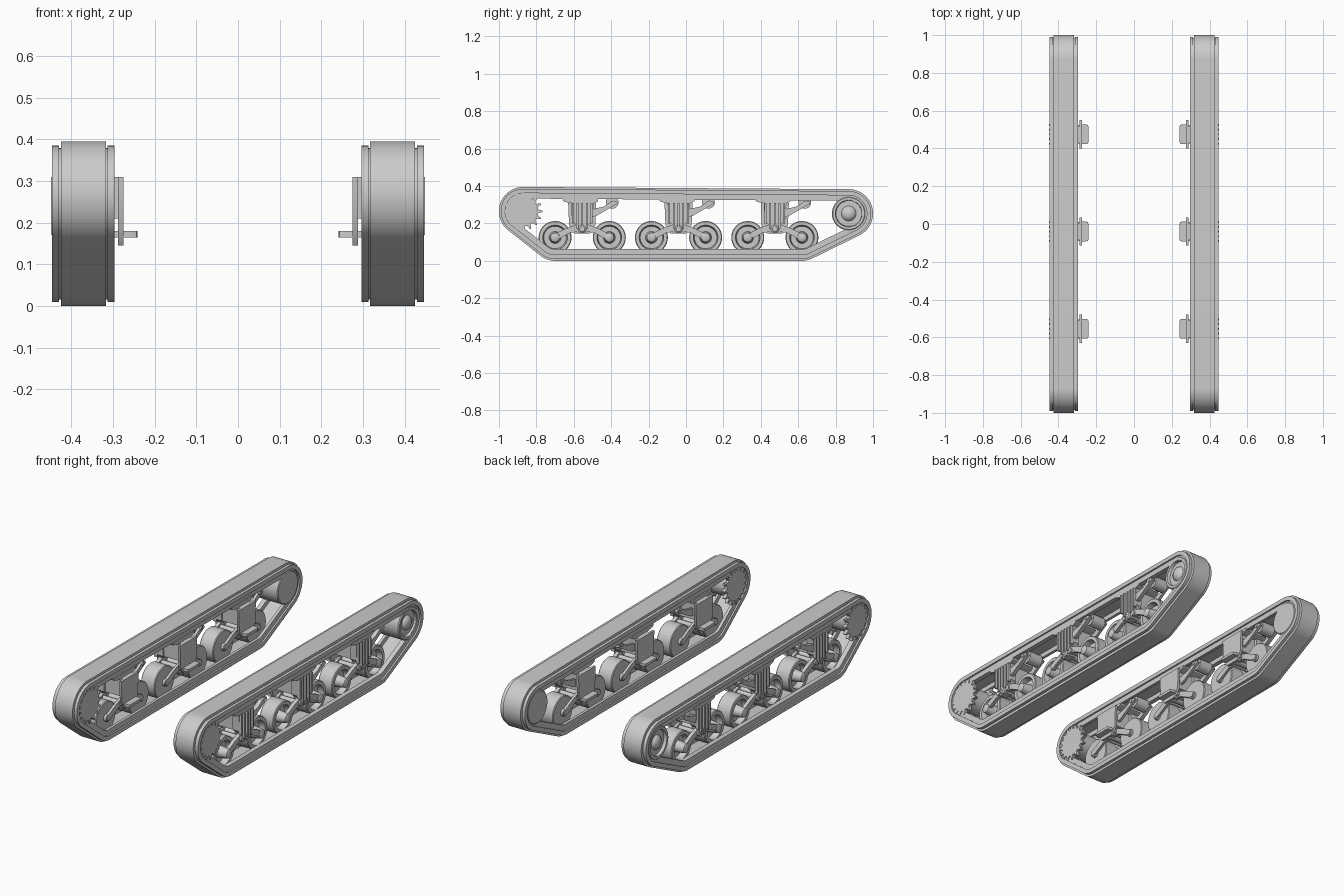
import bpy, bmesh, math

cube = bpy.data.objects.get("Cube")
if cube:
    bpy.data.objects.remove(cube, do_unlink=True)

grey = bpy.data.materials.new("plain grey")
grey.use_nodes = True
colour = (0.6, 0.6, 0.6, 1)
grey.diffuse_color = colour
grey.node_tree.nodes["Principled BSDF"].inputs["Base Color"].default_value = colour


def loft(bm, rings, wrap=False):
    """Skin equal-sized closed loops; wrap joins the last loop to the first."""
    loops = [[bm.verts.new(p) for p in ring] for ring in rings]
    n = len(loops[0])
    pairs = list(zip(loops, loops[1:])) + ([(loops[-1], loops[0])] if wrap else [])
    for a, b in pairs:
        for i in range(n):
            j = (i + 1) % n
            bm.faces.new((a[i], a[j], b[j], b[i]))
    if not wrap:
        bm.faces.new(loops[0])
        bm.faces.new(loops[-1])


def lathe(bm, profile, y, z, seg=40):
    """Revolve (x, radius) points about an axis along x."""
    angles = [math.tau * i / seg for i in range(seg)]
    loft(bm, [[(x, y + r * math.cos(a), z + r * math.sin(a)) for a in angles]
              for x, r in profile])


def prism(bm, outline, x0, x1):
    """Extrude a (y, z) outline along x."""
    loft(bm, [[(x, y, z) for y, z in outline] for x in (x0, x1)])


def box(bm, x0, x1, y0, y1, z0, z1):
    prism(bm, [(y0, z0), (y1, z0), (y1, z1), (y0, z1)], x0, x1)


def finish(name, bm, offsets=(0,)):
    """Make mirrored left/right objects, one per offset along y."""
    bmesh.ops.recalc_face_normals(bm, faces=bm.faces)
    for f in bm.faces:
        f.smooth = True
    for e in bm.edges:
        e.smooth = e.calc_face_angle(0) < math.radians(32)
    mesh = bpy.data.meshes.new(name)
    bm.to_mesh(mesh)
    bm.free()
    mesh.materials.append(grey)
    for y in offsets:
        obj = bpy.data.objects.new(name, mesh)
        obj.location.y = y
        bpy.context.collection.objects.link(obj)
        obj.modifiers.new("mirror", "MIRROR").use_clip = False


# Track belt: rounded hull around the end and ground wheels
FRONT, REAR = (-0.87, 0.265), (0.87, 0.253)
supports = [FRONT + (0.13,), REAR + (0.13,), (-0.70, 0.125, 0.125), (0.62, 0.125, 0.125)]


def hull_loop(x, inset, count=144):
    loop = []
    for i in range(count):
        c, s = math.cos(math.tau * i / count), math.sin(math.tau * i / count)
        y, z, r = max(supports, key=lambda p: p[0] * c + p[1] * s + p[2])
        loop.append((x, y + (r - inset) * c, z + (r - inset) * s))
    return loop


section = [(0.317, 0), (0.425, 0), (0.425, 0.016), (0.43, 0.016), (0.43, 0.01),
           (0.447, 0.01), (0.447, 0.033), (0.438, 0.033), (0.438, 0.062),
           (0.412, 0.062), (0.412, 0.037), (0.322, 0.037), (0.322, 0.062),
           (0.306, 0.062), (0.306, 0.033), (0.297, 0.033), (0.297, 0.01),
           (0.313, 0.01), (0.313, 0.016), (0.317, 0.016)]
bm = bmesh.new()
loft(bm, [hull_loop(x, d) for x, d in section], wrap=True)
finish("track_belt", bm)

# Drive sprocket: two toothed plates on a drum
bm = bmesh.new()
TEETH = 16
outline = []
for i in range(TEETH):
    for step, r in ((-0.32, 0.08), (-0.08, 0.103), (0.08, 0.103), (0.32, 0.08)):
        a = math.tau * (i + step) / TEETH
        outline.append((FRONT[0] + r * math.cos(a), FRONT[1] + r * math.sin(a)))
prism(bm, outline, 0.300, 0.318)
prism(bm, outline, 0.424, 0.442)
lathe(bm, [(0.31, 0.068), (0.43, 0.068)], *FRONT)
finish("drive_sprocket", bm)

# Rear idler: flat inner face, stepped outer face with domed hub
bm = bmesh.new()
lathe(bm, [(0.302, 0.085), (0.306, 0.09), (0.436, 0.09), (0.441, 0.085), (0.441, 0.072),
           (0.425, 0.068), (0.425, 0.04), (0.435, 0.034), (0.442, 0.022),
           (0.446, 0.01)], *REAR)
finish("rear_idler", bm)

BOGIES = (-0.555, -0.04, 0.475)
HUB_Y, HUB_Z = 0.145, 0.125

# Road wheels: dished outside, flat inside
bm = bmesh.new()
for side in (-1, 1):
    lathe(bm, [(0.322, 0.084), (0.326, 0.088), (0.404, 0.088), (0.408, 0.084),
               (0.408, 0.066), (0.375, 0.06), (0.375, 0.032), (0.41, 0.028),
               (0.435, 0.024), (0.44, 0.015)], side * HUB_Y, HUB_Z)
    lathe(bm, [(0.308, 0.02), (0.33, 0.02)], side * HUB_Y, HUB_Z, 24)
finish("road_wheels", bm, BOGIES)

# Swing arms: tapered levers on both faces, tied to a central pivot
bm = bmesh.new()
lever = [(0.155, 0.112), (0.162, 0.13), (0.15, 0.142), (0.09, 0.172), (0.03, 0.195),
         (0.0, 0.185), (0.0, 0.155), (0.06, 0.152), (0.13, 0.115)]
for side in (-1, 1):
    for x0, x1 in ((0.304, 0.318), (0.412, 0.432)):
        prism(bm, [(side * y, z) for y, z in lever], x0, x1)
    lathe(bm, [(0.30, 0.014), (0.44, 0.014)], side * 0.035, 0.168, 20)
lathe(bm, [(0.30, 0.022), (0.44, 0.022), (0.446, 0.014)], 0, 0.17, 24)
finish("swing_arms", bm, BOGIES)

# Suspension bracket: ribbed housing tapering towards the pivot
bm = bmesh.new()
housing = [(-0.058, 0.31), (-0.055, 0.215), (-0.035, 0.195), (-0.025, 0.145),
           (0.025, 0.145), (0.035, 0.195), (0.055, 0.215), (0.062, 0.31)]
prism(bm, housing, 0.395, 0.436)
box(bm, 0.287, 0.40, -0.045, 0.045, 0.21, 0.31)
for i in range(5):
    y = -0.05 + 0.025 * i
    drop = 0.2 - 0.03 * (abs(i - 2) < 2)
    box(bm, 0.43, 0.449, y - 0.005, y + 0.005, drop, 0.31)
prism(bm, [(-0.105, 0.33), (-0.1, 0.318), (-0.065, 0.308), (0.065, 0.308),
           (0.085, 0.318), (0.085, 0.33)], 0.30, 0.44)
finish("suspension_bracket", bm, BOGIES)

# Inner mounting plate with a rounded shelf
bm = bmesh.new()
prism(bm, [(-0.075, 0.31), (-0.07, 0.19), (-0.04, 0.145), (0.04, 0.145),
           (0.07, 0.19), (0.075, 0.31)], 0.275, 0.288)
shelf = [(0.288, -0.052), (0.288, 0.052), (0.252, 0.052), (0.244, 0.049), (0.241, 0.04),
         (0.241, -0.04), (0.244, -0.049), (0.252, -0.052)]
loft(bm, [[(x, y, z) for x, y in shelf] for z in (0.165, 0.18)])
box(bm, 0.286, 0.31, -0.05, 0.05, 0.165, 0.18)
finish("mounting_plate", bm, BOGIES)

# Return roller carried on a raked arm
bm = bmesh.new()
rake = [(0.05, 0.235), (0.075, 0.24), (0.175, 0.298), (0.19, 0.305), (0.185, 0.318),
        (0.165, 0.322), (0.115, 0.29), (0.05, 0.275)]
for x0, x1 in ((0.31, 0.325), (0.412, 0.435)):
    prism(bm, rake, x0, x1)
lathe(bm, [(0.328, 0.034), (0.408, 0.034)], 0.16, 0.313, 28)
lathe(bm, [(0.306, 0.01), (0.438, 0.01)], 0.16, 0.31, 16)
finish("return_roller", bm, BOGIES)
